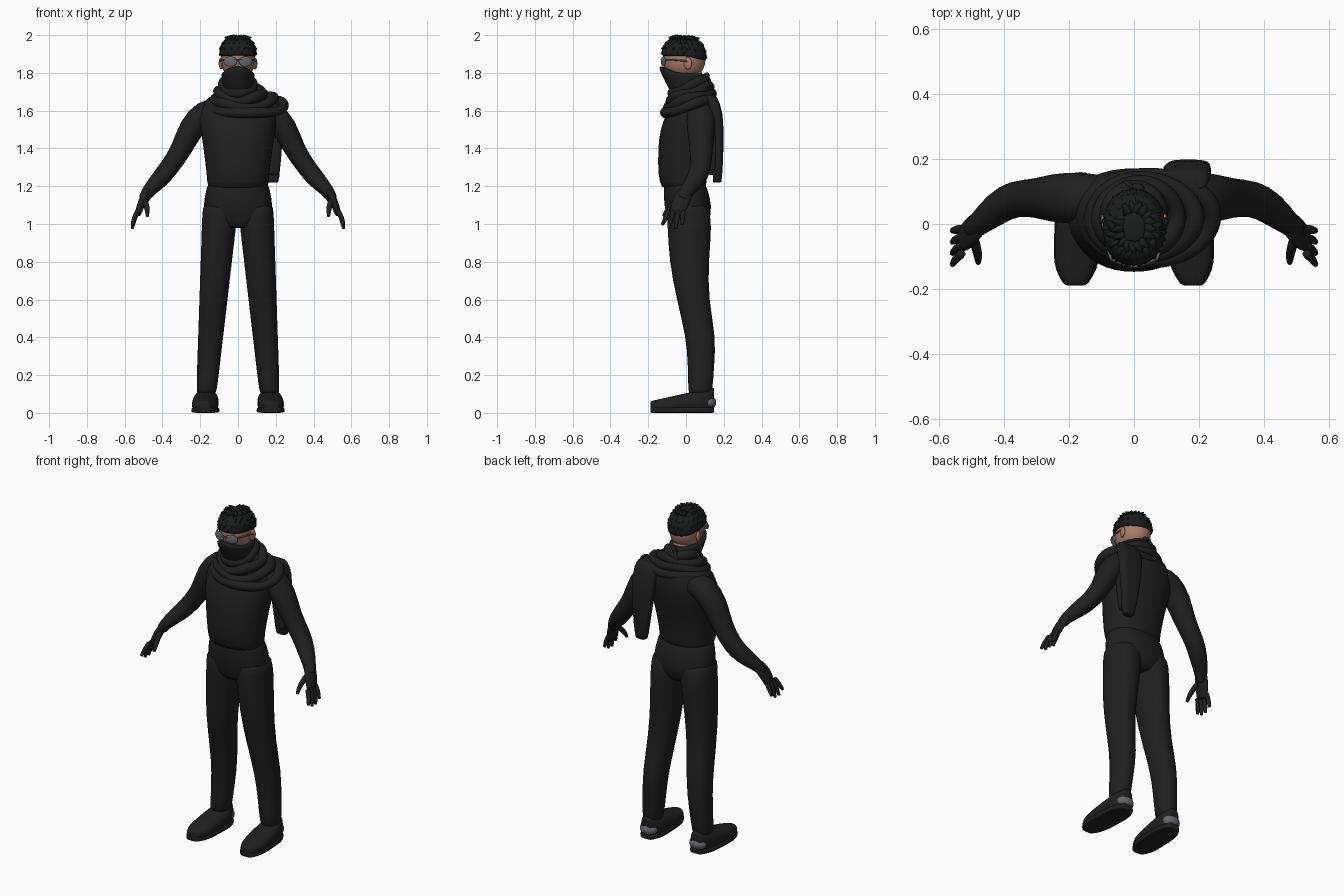
import bpy, bmesh, math, random
from mathutils import Vector, Matrix

random.seed(4)
if "Cube" in bpy.data.objects:
    bpy.data.objects.remove(bpy.data.objects["Cube"])


def material(name, red, green, blue):
    mat = bpy.data.materials.new(name)
    mat.use_nodes = True
    mat.diffuse_color = (red, green, blue, 1)
    shader = mat.node_tree.nodes["Principled BSDF"]
    shader.inputs["Base Color"].default_value = mat.diffuse_color
    shader.inputs["Roughness"].default_value = 0.9
    return mat


CLOTH = material("black cloth", .014, .014, .014)
HAIR = material("black hair", .011, .012, .012)
SKIN = material("skin", .4, .2, .135)
GREY = material("blue grey", .13, .14, .16)


def finish(name, bm, mat, smooth=False):
    bmesh.ops.recalc_face_normals(bm, faces=bm.faces)
    for face in bm.faces:
        face.smooth = True
    mesh = bpy.data.meshes.new(name)
    bm.to_mesh(mesh)
    bm.free()
    mesh.materials.append(mat)
    part = bpy.data.objects.new(name, mesh)
    bpy.context.collection.objects.link(part)
    if smooth:
        part.modifiers.new("smooth", "SUBSURF").levels = 1
        part.modifiers["smooth"].render_levels = 1


def loft(name, rings, mat, closed=False):
    """Skin a row of rings; open ends get a softly rounded cap."""
    def cap(ring):
        middle = sum(ring, Vector()) / len(ring)
        return [middle.lerp(point, .8) for point in ring]

    if not closed:
        rings = [cap(rings[0]), *rings, cap(rings[-1])]
    bm = bmesh.new()
    rows = [[bm.verts.new(point) for point in ring] for ring in rings]
    pairs = list(zip(rows, rows[1:]))
    if closed:
        pairs.append((rows[-1], rows[0]))
    else:
        bm.faces.new(rows[0])
        bm.faces.new(rows[-1])
    for low, high in pairs:
        for i in range(len(low)):
            bm.faces.new((low[i - 1], low[i], high[i], high[i - 1]))
    finish(name, bm, mat, smooth=True)


def outline(width, depth, power=1.0, count=20):
    """Rounded outline around the origin, boxier for a smaller power."""
    def bend(value):
        return math.copysign(abs(value) ** power, value)

    angles = [math.tau * i / count for i in range(count)]
    return [(width * bend(math.cos(a)), depth * bend(math.sin(a))) for a in angles]


def stack(name, rows, mat, axis=lambda z: 0, lift=lambda y, t: 0, power=.9):
    """Loft of level outlines; each row is height, half width, front, back."""
    rings = []
    for k, (z, half, front, back) in enumerate(rows):
        t = k / (len(rows) - 1)
        middle = (front + back) / 2
        rings.append([Vector((axis(z) + x, middle + y, z + lift(middle + y, t)))
                      for x, y in outline(half, (back - front) / 2, power)])
    loft(name, rings, mat)


def tube(name, path, mat, side=1, depth=1.0, closed=False):
    """Tube along a path; each row is x, y, z, radius."""
    points = [Vector((side * x, y, z)) for x, y, z, radius in path]
    last = len(points) - 1
    up = Vector((0, 0, 1)) if closed else Vector((0, 1, 0))
    rings = []
    for i, point in enumerate(points):
        if closed:
            along = points[(i + 1) % len(points)] - points[i - 1]
        else:
            along = points[min(i + 1, last)] - points[max(i - 1, 0)]
        across = along.cross(up).normalized()
        deep = across.cross(along).normalized()
        radius = path[i][-1]
        rings.append([point + across * a + deep * b
                      for a, b in outline(radius, radius * depth, count=12)])
    loft(name, rings, mat, closed)


def ball(name, place, size, mat, turn=0):
    bm = bmesh.new()
    matrix = (Matrix.Translation(place) @ Matrix.Rotation(turn, 4, "Z")
              @ Matrix.Diagonal((*size, 1)))
    bmesh.ops.create_uvsphere(bm, u_segments=20, v_segments=14, radius=1, matrix=matrix)
    finish(name, bm, mat)


# Torso and hips
stack("shirt", [(1.19, .165, -.13, .11), (1.25, .165, -.15, .11), (1.4, .185, -.15, .14),
                (1.5, .2, -.14, .17), (1.6, .22, -.1, .18), (1.7, .12, -.05, .15)], CLOTH)
stack("hips", [(.98, .14, -.08, .1), (1.05, .19, -.11, .14), (1.14, .18, -.12, .13),
               (1.23, .16, -.12, .1)], CLOTH)

for side, label in ((1, "left_"), (-1, "right_")):
    # Leg, leaning outward and narrowing toward the ankle
    leg = [(1.1, -.1, .12), (1, -.1, .14), (.8, -.09, .12), (.6, -.05, .12),
           (.4, 0, .16), (.25, .01, .15), (.1, .01, .14)]
    stack(label + "leg", [(z, .05 + .042 * z, front, back) for z, front, back in leg],
          CLOTH, axis=lambda z: side * (.175 - .075 * z))

    # Shoe and sole, from heel to toe
    shoe, sole = [], []
    for k in range(8):
        t = .03 + .94 * k / 7
        half = .07 * math.sqrt(1 - abs(2 * t - 1) ** 4)
        middle = side * (.165 + .016 * t)
        y = .16 - .36 * t
        top = .14 - .08 * t
        shoe.append([Vector((middle + x, y, max(.01, top / 2 + z)))
                     for x, z in outline(half, top / 2, .8)])
        sole.append([Vector((middle + x, y, .015 + z))
                     for x, z in outline(half + .003, .015, .4)])
    loft(label + "shoe", shoe, CLOTH)
    loft(label + "sole", sole, CLOTH)
    ball(label + "heel_cap", (side * .165, .12, .055), (.053, .04, .037), GREY)

    # Arm
    tube(label + "arm", [(.1, .08, 1.6, .07), (.18, .08, 1.59, .075), (.25, .08, 1.51, .072),
                         (.3, .08, 1.39, .056), (.37, .08, 1.29, .053), (.42, .05, 1.23, .05),
                         (.48, 0, 1.17, .035), (.5, -.02, 1.13, .03)],
         CLOTH, side, depth=1.1)

    # Hand with fingers and thumb
    tube(label + "palm", [(.48, 0, 1.17, .02), (.51, -.03, 1.12, .023), (.53, -.05, 1.05, .018)],
         CLOTH, side, depth=2.2)
    for k in range(4):
        y = .025 * k - .09
        low = .965 + .02 * abs(k - 1.5)
        tube(f"{label}finger_{k + 1}", [(.53, y, 1.07, .014), (.55, y * 1.2, 1.03, .014),
                                        (.56, y * 1.4, low, .009)], CLOTH, side)
    tube(label + "thumb", [(.5, -.03, 1.14, .017), (.48, -.09, 1.09, .016),
                           (.48, -.12, 1.04, .009)], CLOTH, side)

    # Ear, lens and side arm of the glasses
    ball(label + "ear", (side * .09, .01, 1.85), (.011, .022, .032), SKIN, side * -.3)
    ball(label + "lens", (side * .04, -.12, 1.86), (.038, .007, .027), GREY, side * .3)
    tube(label + "glasses_arm", [(.07, -.11, 1.87, .005), (.09, -.05, 1.87, .005),
                                 (.097, .01, 1.86, .005)], GREY, side)

tube("glasses_bridge", [(-.02, -.13, 1.87, .004), (.02, -.13, 1.87, .004)], GREY)

# Head and neck
ball("head", (0, -.01, 1.87), (.09, .113, .11), SKIN)
tube("neck", [(0, .03, 1.66, .06), (0, .03, 1.82, .06)], SKIN)

# Cap of hair, lower at the back, with ragged locks
cap_rows = []
for k in range(7):
    t = .98 * k / 6
    spread = math.sqrt(1 - t ** 3)
    cap_rows.append((1.89 + .105 * t, .098 * spread, -.01 - .12 * spread, .12 * spread - .01))
stack("hair", cap_rows, HAIR, lift=lambda y, t: -.25 * max(y, 0) * (1 - t))
locks = bmesh.new()
for i in range(64):
    angle = math.tau * i * .618
    level = (i % 4) / 4
    reach = math.cos(level * 1.25)
    x, y = math.cos(angle), math.sin(angle)
    drop = .02 * max(y, 0) * (1 - level)
    base = Vector((.09 * reach * x, .11 * reach * y - .01, 1.91 + .1 * level - drop))
    tilt = Vector((random.uniform(-.4, .4), random.uniform(-.4, .4), 0))
    aim = Vector((x, y, 1.6 * level - 1.1)).normalized() + tilt
    turn = aim.to_track_quat("Z", "Y").to_matrix().to_4x4()
    bmesh.ops.create_cone(locks, cap_ends=True, segments=5, radius1=.02, radius2=.003,
                          depth=.036, matrix=Matrix.Translation(base) @ turn)
finish("hair_locks", locks, HAIR)

# Face mask, widening upward to a point over the nose and tied behind
mask_rows = []
for k in range(5):
    t = k / 4
    mask_rows.append((1.68 + .115 * t, .07 + .022 * t, -.07 - .08 * t, .1 + .006 * t))
stack("face_mask", mask_rows, CLOTH, lift=lambda y, t: 2 * t * max(-y, 0) ** 2)
ball("mask_knot", (.01, .11, 1.785), (.022, .016, .018), CLOTH)
for side in (1, -1):
    tube("mask_tie", [(0, .11, 1.79, .01), (side * .02, .13, 1.76, .014),
                      (side * .03, .13, 1.72, .012)], CLOTH, depth=.5)

# Scarf folds, each higher and tighter than the one below
for k in range(4):
    fold = []
    for i in range(24):
        angle = math.tau * i / 24
        x, y = math.cos(angle), math.sin(angle)
        wave = .008 * math.sin(3 * angle + 2 * k)
        fold.append((.045 - .015 * k + (.2 - .04 * k) * x, .02 + (.13 - .013 * k) * y,
                     1.615 + .035 * (k + y) + .012 * abs(x) + wave, .028 + .3 * wave))
    tube(f"scarf_fold_{k + 1}", fold, CLOTH, closed=True)

# Scarf ends hanging down the back of the left shoulder
stack("scarf_end", [(1.68, .07, .1, .16), (1.6, .08, .13, .2), (1.4, .06, .15, .2),
                    (1.22, .036, .14, .19)],
      CLOTH, axis=lambda z: .16 + .05 * (1.65 - z), power=.6)
stack("scarf_end_under", [(1.6, .05, .1, .16), (1.4, .045, .11, .17), (1.26, .03, .12, .16)],
      CLOTH, axis=lambda z: .19, power=.6)
